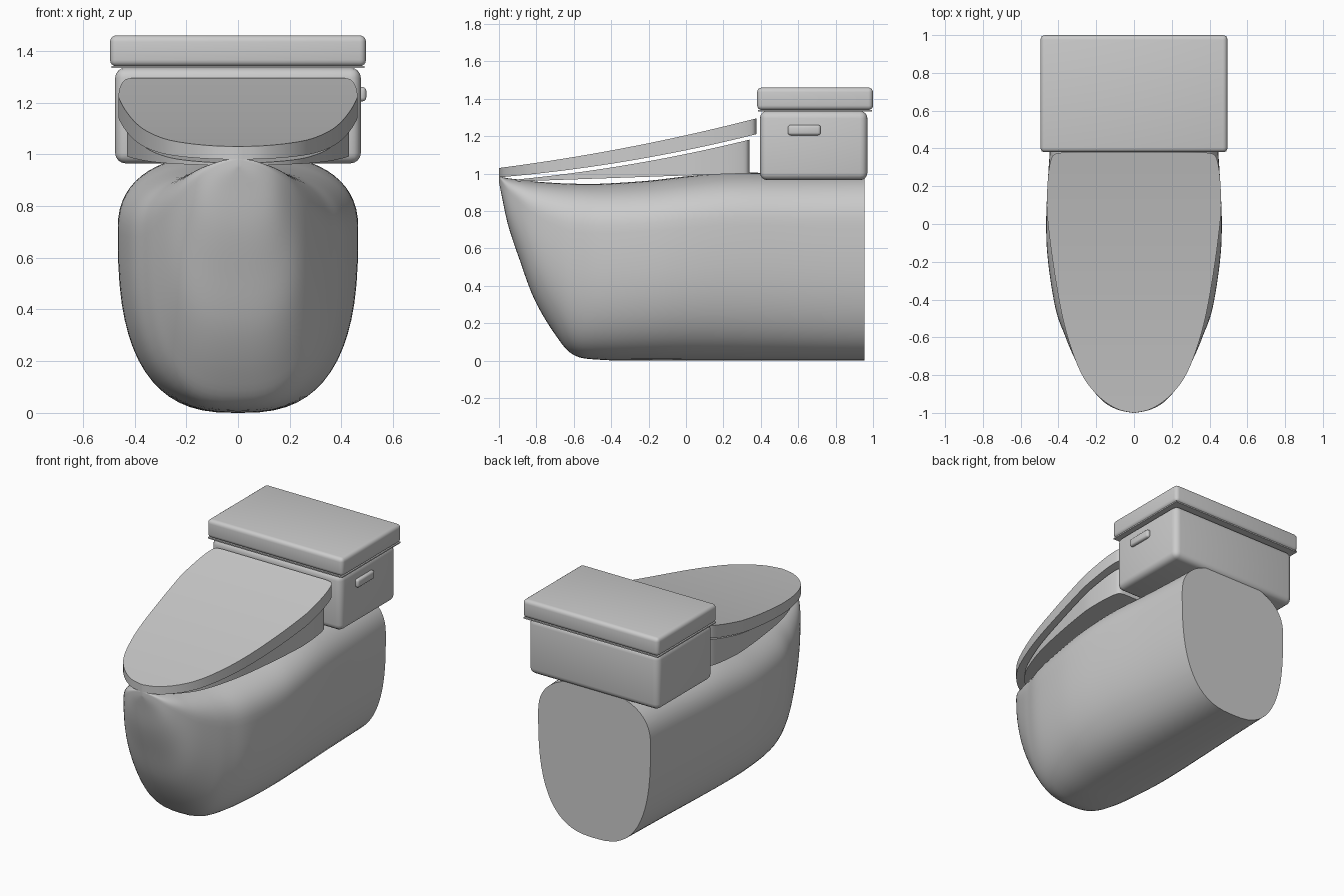
import bpy, bmesh, math

if "Cube" in bpy.data.objects:
    bpy.data.objects.remove(bpy.data.objects["Cube"])


def spline(pts, steps):
    """Catmull-Rom interpolation through tuples of any length."""
    out = []
    for i in range(len(pts) - 1):
        p1, p2 = pts[i], pts[i + 1]
        p0, p3 = pts[max(i - 1, 0)], pts[min(i + 2, len(pts) - 1)]
        for s in range(steps):
            t = s / steps
            out.append(tuple(0.5 * (2 * b + (c - a) * t + (2 * a - 5 * b + 4 * c - d) * t * t
                                    + (3 * b - a - 3 * c + d) * t ** 3)
                             for a, b, c, d in zip(p0, p1, p2, p3)))
    return out + [pts[-1]]


def finish(name, bm, angle):
    bmesh.ops.recalc_face_normals(bm, faces=bm.faces)
    me = bpy.data.meshes.new(name)
    bm.to_mesh(me)
    bm.free()
    ob = bpy.data.objects.new(name, me)
    bpy.context.collection.objects.link(ob)
    bpy.ops.object.select_all(action='DESELECT')
    ob.select_set(True)
    bpy.context.view_layer.objects.active = ob
    bpy.ops.object.shade_smooth_by_angle(angle=math.radians(angle))
    return ob


def loft(name, rings, angle=40):
    bm = bmesh.new()
    rows = [[bm.verts.new(p) for p in r] for r in rings]
    n = len(rows[0])
    for a, b in zip(rows, rows[1:]):
        for i in range(n):
            j = (i + 1) % n
            bm.faces.new((a[i], a[j], b[j], b[i]))
    bm.faces.new(rows[0])
    bm.faces.new(rows[-1])
    return finish(name, bm, angle)


def rounded_box(name, lo, hi, r, segments=4):
    bm = bmesh.new()
    bmesh.ops.create_cube(bm, size=1)
    for v in bm.verts:
        v.co = [(a + b) / 2 + c * (b - a) for a, b, c in zip(lo, hi, v.co)]
    if r:
        bmesh.ops.bevel(bm, geom=bm.edges[:], offset=r, segments=segments,
                        profile=0.5, affect='EDGES')
    return finish(name, bm, 40)


# Bowl body: stations along y as (y, half width, bottom z, top z)
def body_ring(y, w, bot, top, n=64):
    zc = bot + 0.72 * (top - bot)
    ring = []
    for i in range(n):
        a = 2 * math.pi * i / n
        c, s = math.cos(a), math.sin(a)
        e, h = (2 / 2.5, top - zc) if s > 0 else (2 / 2.7, zc - bot)
        ring.append((w * math.copysign(abs(c) ** e, c), y,
                     zc + h * math.copysign(abs(s) ** e, s)))
    return ring


stations = [(-1, .005, .955, .985), (-.985, .08, .88, .982), (-.95, .15, .72, .975),
            (-.89, .21, .54, .968), (-.81, .265, .326, .958), (-.7, .32, .14, .95),
            (-.6, .362, .03, .946), (-.45, .415, .004, .946), (-.2, .455, 0, .962),
            (0, .465, 0, .985), (.25, .455, 0, 1.005), (.6, .43, 0, 1.0), (.955, .41, 0, 1.0)]
loft("bowl_body", [body_ring(*s) for s in spline(stations, 5)])

# Half outline shared by lid and seat as (half width, y)
outline = spline([(.004, -1), (.1, -.975), (.2, -.9), (.28, -.79), (.345, -.62), (.39, -.44),
                  (.43, -.2), (.455, 0), (.462, .1), (.455, .25), (.44, .34), (.42, .37),
                  (.38, .378)], 4)


def lid_top(y):
    t = y + 1
    return 1.03 + .128 * t + .047 * t * t


def lid_bottom(y):
    t = y + 1
    return .98 + .085 * t + .06 * t * t


def plate_ring(x, y, bot, top):
    return [(-x, y, bot), (x, y, bot), (x, y, top), (-x, y, top)]


# Sloping lid
loft("lid", [plate_ring(x, y, lid_bottom(y), lid_top(y)) for x, y in outline])

# Wedge-shaped seat under the lid
seat = [(x * .93, -.93 + (y + 1) * .922) for x, y in outline]
loft("seat", [plate_ring(x, y, .955 + .035 * (y + 1), lid_bottom(y) - .02) for x, y in seat])

# Cistern, its lid with thin lip, and the flush handle
rounded_box("tank", (-.475, .395, .965), (.475, .97, 1.335), .04)
rounded_box("tank_lid", (-.495, .38, 1.34), (.495, 1.0, 1.46), .025)
rounded_box("tank_lid_lip", (-.49, .385, 1.333), (.49, .995, 1.341), 0)
rounded_box("flush_handle", (.46, .545, 1.205), (.496, .72, 1.26), .014, 3)
